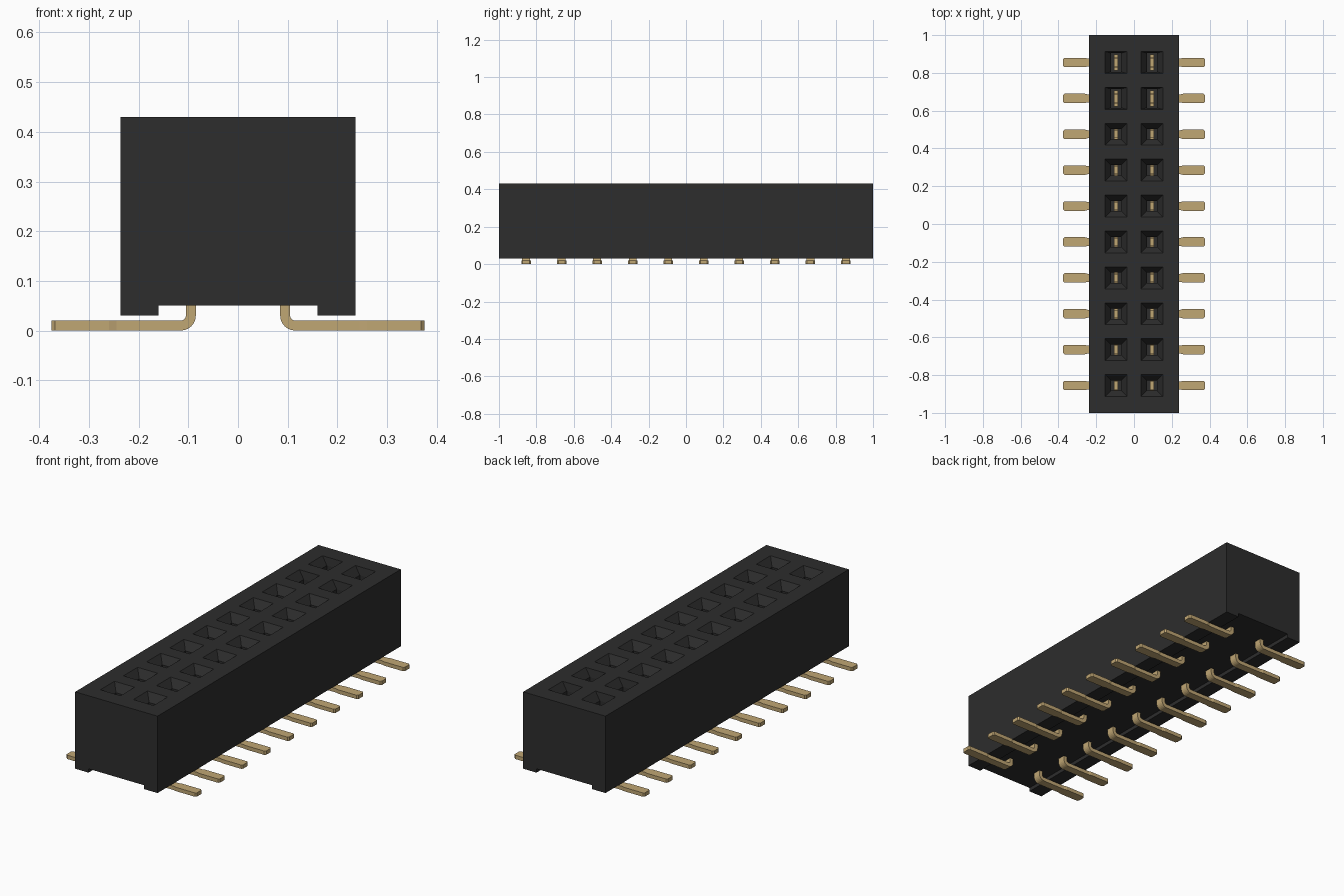
import bpy, bmesh, math

if "Cube" in bpy.data.objects:
    bpy.data.objects.remove(bpy.data.objects["Cube"])

PITCH, ROWS, PIN_X = 0.19, 10, 0.095
row_ys = [(i - (ROWS - 1) / 2) * PITCH for i in range(ROWS)]


def material(name, rgb, roughness):
    m = bpy.data.materials.new(name)
    m.use_nodes = True
    m.diffuse_color = (*rgb, 1)
    bsdf = m.node_tree.nodes["Principled BSDF"]
    bsdf.inputs["Base Color"].default_value = (*rgb, 1)
    bsdf.inputs["Roughness"].default_value = roughness
    return m


black = material("black plastic", (0.026, 0.026, 0.026), 0.6)
gold = material("gold plating", (0.53, 0.385, 0.175), 0.4)


def loft(bm, rings):
    """Skin a list of equal-length point rings and cap both ends."""
    rows = [[bm.verts.new(p) for p in ring] for ring in rings]
    n = len(rows[0])
    for a, b in zip(rows, rows[1:]):
        for i in range(n):
            j = (i + 1) % n
            bm.faces.new((a[i], a[j], b[j], b[i]))
    bm.faces.new(rows[0][::-1])
    bm.faces.new(rows[-1])


def rect(cx, cy, z, hx, hy):
    return [(cx - hx, cy - hy, z), (cx + hx, cy - hy, z),
            (cx + hx, cy + hy, z), (cx - hx, cy + hy, z)]


def finish(bm, name, mat):
    bmesh.ops.recalc_face_normals(bm, faces=bm.faces)
    mesh = bpy.data.meshes.new(name)
    bm.to_mesh(mesh)
    bm.free()
    mesh.materials.append(mat)
    ob = bpy.data.objects.new(name, mesh)
    bpy.context.collection.objects.link(ob)
    return ob


# Housing: block with a channel along the underside
profile = [(-0.237, 0.03), (-0.16, 0.03), (-0.16, 0.05), (0.16, 0.05),
           (0.16, 0.03), (0.237, 0.03), (0.237, 0.43), (-0.237, 0.43)]
bm = bmesh.new()
loft(bm, [[(x, y, z) for x, z in profile] for y in (-1, 1)])
housing = finish(bm, "housing", black)

# Socket cutters: funnel, neck, then a roomier cavity; the two rear rows have long necks
bm = bmesh.new()
for i, y in enumerate(row_ys):
    neck = 0.05 if i >= ROWS - 2 else 0.0275
    steps = [(0.44, 0.0655, 0.058 + (0.058 - neck) / 4), (0.39, 0.0275, neck),
             (0.37, 0.0275, neck)]
    steps[0] = (0.44, 0.058 + 0.0305 / 4, steps[0][2])
    if neck < 0.05:
        steps.append((0.365, 0.0275, 0.05))
    steps.append((0.10, 0.0275, 0.05))
    for x in (-PIN_X, PIN_X):
        loft(bm, [rect(x, y, z, hx, hy) for z, hx, hy in steps])
cutter = finish(bm, "socket_cutter", black)
cutter.hide_render = True

cut = housing.modifiers.new("sockets", "BOOLEAN")
cut.operation = "DIFFERENCE"
cut.solver = "EXACT"
cut.object = cutter
bpy.context.view_layer.update()
carved = bpy.data.meshes.new_from_object(
    housing.evaluated_get(bpy.context.evaluated_depsgraph_get()))
housing.modifiers.clear()
housing.data = carved
bpy.data.objects.remove(cutter)

# Pin path: (outer x, outer z, inner x, inner z, half width)
path = [(0.375, 0.0, 0.375, 0.02, 0.018), (0.368, 0.0, 0.368, 0.02, 0.025),
        (0.26, 0.0, 0.26, 0.02, 0.025), (0.245, 0.0, 0.245, 0.02, 0.021)]
for k in range(7):
    a = math.radians(90 * k / 6)
    s, c = math.sin(a), math.cos(a)
    path.append((0.115 - 0.03 * s, 0.03 - 0.03 * c,
                 0.115 - 0.01 * s, 0.03 - 0.01 * c, 0.021))
path.append((0.085, 0.20, 0.105, 0.20, 0.021))

# Pins: gull-wing foot, upright stem and a two-pronged contact inside each socket
for side, sign in (("left", 1), ("right", -1)):
    bm = bmesh.new()
    for y in row_ys:
        loft(bm, [[(sign * ox, y - w, oz), (sign * ox, y + w, oz),
                   (sign * ix, y + w, iz), (sign * ix, y - w, iz)]
                  for ox, oz, ix, iz, w in path])
        loft(bm, [rect(sign * PIN_X, y, z, 0.0099, 0.042) for z in (0.12, 0.16)])
        for d in (-1, 1):
            loft(bm, [rect(sign * PIN_X, y + d * 0.033, z, 0.0099, 0.009)
                      for z in (0.159, 0.36)])
    finish(bm, side + "_pins", gold)
